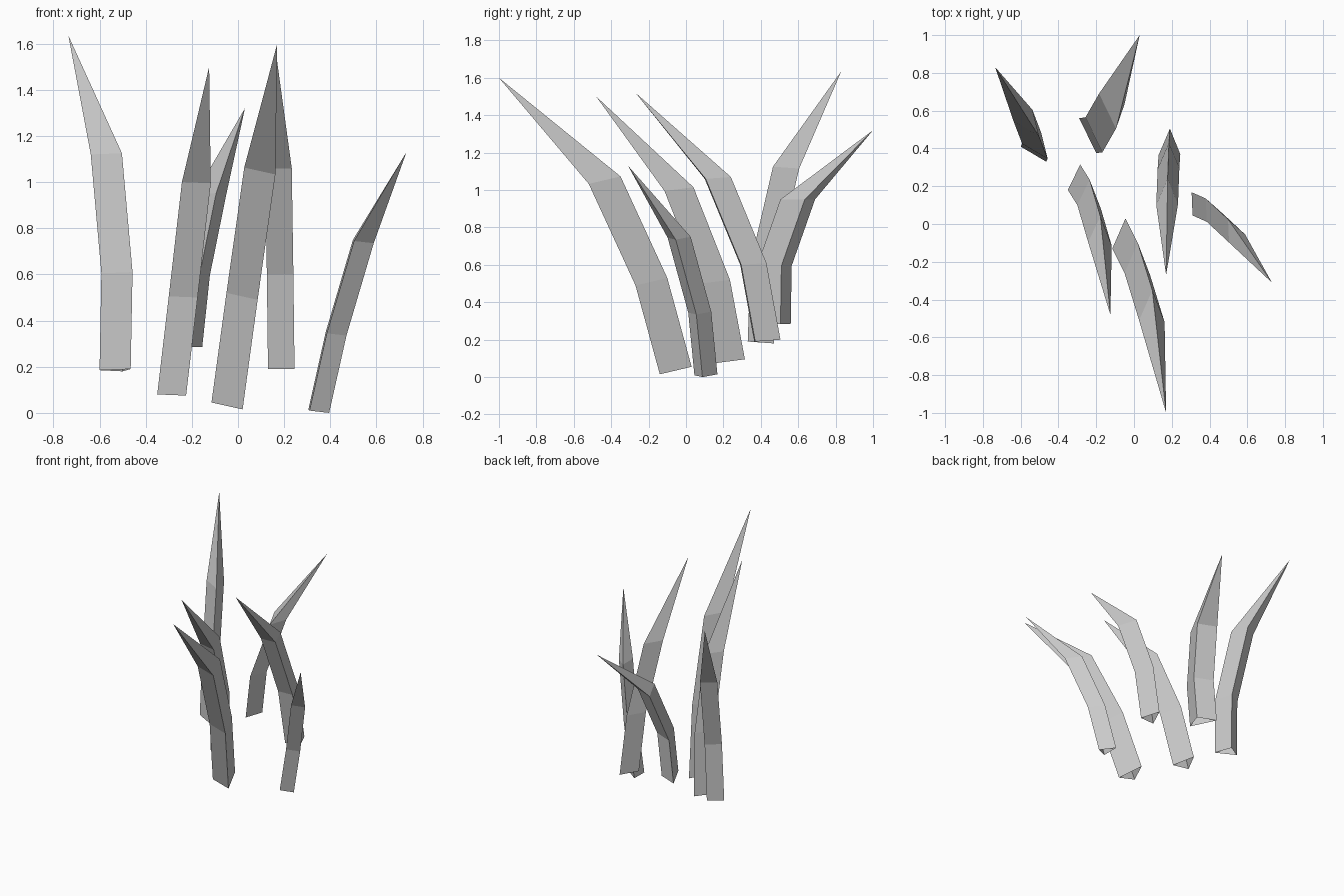
import bpy
import bmesh
from mathutils import Vector

cube = bpy.data.objects.get("Cube")
if cube:
    bpy.data.objects.remove(cube)

# One plain grey for every blade
grey = bpy.data.materials.new("plain grey")
grey.use_nodes = True
grey.diffuse_color = (0.6, 0.6, 0.6, 1)
grey.node_tree.nodes["Principled BSDF"].inputs["Base Color"].default_value = (0.6, 0.6, 0.6, 1)


def blade(name, base, middle, upper, tip):
    """Sweep a triangle along two bends, then taper it to a point."""
    bm = bmesh.new()
    rings = [[bm.verts.new(Vector(p) + Vector(shift)) for p in base]
             for shift in ((0, 0, 0), middle, upper)]
    point = bm.verts.new(tip)
    for i in range(3):
        j = (i + 1) % 3
        for low, high in zip(rings, rings[1:]):
            bm.faces.new((low[i], low[j], high[j], high[i]))
        bm.faces.new((rings[-1][i], rings[-1][j], point))
    # The foot stays open, like a hollow stem
    bmesh.ops.recalc_face_normals(bm, faces=bm.faces)
    mesh = bpy.data.meshes.new(name)
    bm.to_mesh(mesh)
    bm.free()
    mesh.materials.append(grey)
    bpy.context.collection.objects.link(bpy.data.objects.new(name, mesh))


# Base triangle, shift of middle ring, shift of upper ring, tip
blade("back_right_blade",
      [(-.6, .41, .185), (-.465, .33, .19), (-.5, .47, .18)],
      (.008, .015, .42), (-.038, .135, .935), (-.735, .83, 1.635))
blade("front_right_blade",
      [(-.35, .18, .08), (-.225, .16, .075), (-.285, .315, .095)],
      (.05, -.08, .425), (.107, -.275, .92), (-.125, -.48, 1.5))
blade("back_blade",
      [(-.2, .375, .285), (-.155, .505, .285), (-.29, .56, .285)],
      (.033, .005, .31), (.105, .13, .665), (.03, 1, 1.32))
blade("front_blade",
      [(-.115, -.13, .045), (.02, -.14, .015), (-.045, .03, .055)],
      (.065, -.13, .475), (.142, -.38, 1.018), (.17, -1, 1.6))
blade("middle_blade",
      [(.13, .365, .19), (.245, .37, .19), (.19, .505, .2)],
      (-.005, -.075, .41), (-.012, -.265, .87), (.17, -.27, 1.52))
blade("left_blade",
      [(.31, .045, .01), (.395, .088, 0), (.305, .168, .015)],
      (.075, -.033, .335), (.193, -.143, .735), (.73, -.31, 1.13))
